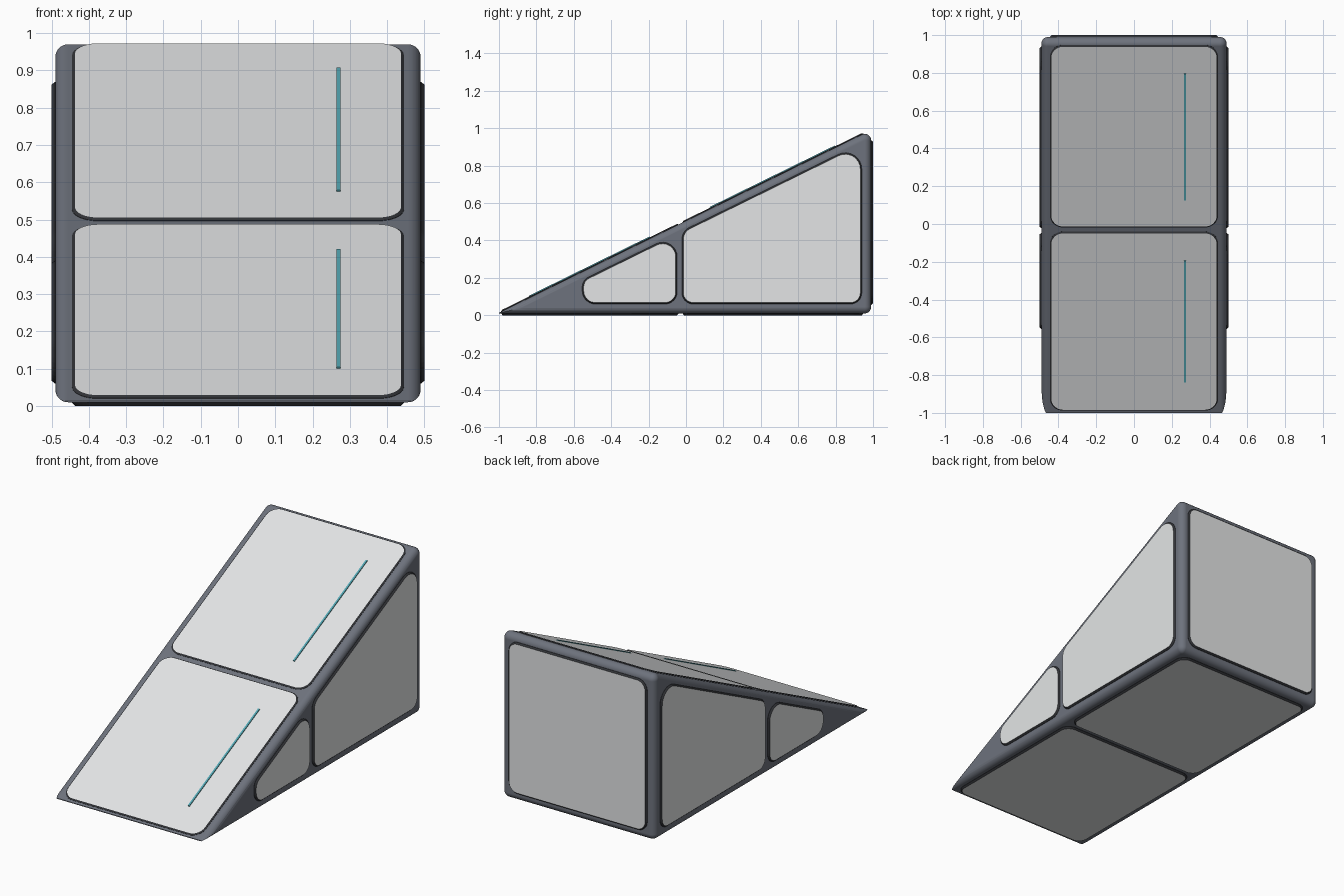
import bpy, bmesh, math
from mathutils import Vector, Matrix

if "Cube" in bpy.data.objects:
    bpy.data.objects.remove(bpy.data.objects["Cube"])


def material(name, rgb):
    m = bpy.data.materials.new(name)
    m.diffuse_color = (*rgb, 1)
    m.use_nodes = True
    m.node_tree.nodes["Principled BSDF"].inputs["Base Color"].default_value = m.diffuse_color
    return m


FRAME = material("frame slate grey", (0.155, 0.17, 0.205))
LIGHT = material("panel light grey", (0.77, 0.785, 0.79))
DARK = material("panel edge dark", (0.03, 0.032, 0.037))
TEAL = material("strip teal", (0.09, 0.40, 0.47))

K = 0.491                              # slope of the ramp
Z0 = 0.505                             # ramp height at y = 0
W, BACK, FLOOR, R = 0.49, 0.99, 0.01, 0.035
L = math.hypot(1, K)


def make_object(name, bm, mats):
    bmesh.ops.recalc_face_normals(bm, faces=bm.faces)
    me = bpy.data.meshes.new(name)
    bm.to_mesh(me)
    bm.free()
    for m in mats:
        me.materials.append(m)
    ob = bpy.data.objects.new(name, me)
    bpy.context.collection.objects.link(ob)
    return ob


# Frame: hull of round back corners and front sections thinning to a sharp tip
def build_frame():
    bm = bmesh.new()
    top = Z0 + K * (BACK - R) - R * L
    for sx in (-1, 1):
        for z in (FLOOR + R, top):
            bmesh.ops.create_uvsphere(
                bm, u_segments=32, v_segments=16, radius=R,
                matrix=Matrix.Translation((sx * (W - R), BACK - R, z)))
        for y in (-1, -0.98, -0.95, -0.92, -0.88, -0.84):
            h = Z0 + K * y - FLOOR
            tmax = math.acos(max(0, 1 - h / (R + R * L)))
            for i in range(9):
                t = tmax * i / 8
                x = sx * (W - R + R * math.sin(t))
                d = R * (1 - math.cos(t))
                bm.verts.new((x, y, FLOOR + d))
                bm.verts.new((x, y, Z0 + K * y - d * L))
    res = bmesh.ops.convex_hull(bm, input=bm.verts)
    junk = [g for g in res["geom_interior"] + res["geom_unused"]
            if isinstance(g, bmesh.types.BMVert)]
    bmesh.ops.delete(bm, geom=list(set(junk)), context='VERTS')
    bmesh.ops.remove_doubles(bm, verts=bm.verts, dist=0.0003)
    bmesh.ops.dissolve_limit(bm, angle_limit=math.radians(0.5),
                             verts=bm.verts, edges=bm.edges)
    ob = make_object("wedge_frame", bm, [FRAME])
    bpy.context.view_layer.objects.active = ob
    ob.select_set(True)
    bpy.ops.object.shade_smooth_by_angle(angle=math.radians(35))
    ob.select_set(False)
    wn = ob.modifiers.new("even shading", 'WEIGHTED_NORMAL')
    wn.keep_sharp = True


# Rounded outline of a counter-clockwise polygon, pulled inwards by e
def rounded(poly, radii, e, seg=8):
    out, n = [], len(poly)
    for i, r in enumerate(radii):
        p = Vector(poly[i])
        a = (Vector(poly[i - 1]) - p).normalized()
        b = (Vector(poly[(i + 1) % n]) - p).normalized()
        half = a.angle(b) / 2
        centre = p + (a + b).normalized() * (r / math.sin(half))
        start = math.atan2(a.x, -a.y)          # outward normal of incoming edge
        sweep = math.pi - 2 * half
        for k in range(seg + 1):
            t = start + sweep * k / seg
            out.append(centre + (r - e) * Vector((math.cos(t), math.sin(t))))
    return out


# Panel: light plate with dark chamfered sides, set on a plane (origin, u, v)
def panel(name, poly, radii, origin, u, v, height=0.01, mirror=False):
    o, u, v = Vector(origin), Vector(u), Vector(v)
    n = u.cross(v)
    bm = bmesh.new()
    rings = []
    for e, h in ((0, -0.002), (0, 0.001), (0.008, height)):
        rings.append([bm.verts.new(o + u * p.x + v * p.y + n * h)
                      for p in rounded(poly, radii, e)])
    m = len(rings[0])
    for lo, hi in zip(rings, rings[1:]):
        for i in range(m):
            j = (i + 1) % m
            bm.faces.new((lo[i], lo[j], hi[j], hi[i])).material_index = 1
    bm.faces.new(rings[0][::-1]).material_index = 1
    bm.faces.new(rings[-1]).material_index = 0
    ob = make_object(name, bm, [LIGHT, DARK])
    if mirror:
        ob.modifiers.new("other side", 'MIRROR')


def rect(x0, x1, y0, y1):
    return [(x0, y0), (x1, y0), (x1, y1), (x0, y1)]


build_frame()

# Ramp and floor panels, with a thin teal strip on each ramp panel
UP = Vector((0, 1 / L, K / L))
NORMAL = Vector((1, 0, 0)).cross(UP)
RAISE = 0.0063
for part, y0, y1, s0, s1 in (("lower", -0.988, -0.04, -0.835, -0.19),
                             ("upper", -0.018, 0.948, 0.13, 0.80)):
    panel(part + "_ramp_panel", rect(-0.445, 0.445, y0 * L, y1 * L), [0.07] * 4,
          (0, 0, Z0), (1, 0, 0), UP, RAISE)
    panel(part + "_floor_panel", rect(-0.445, 0.445, -y1, -y0), [0.06] * 4,
          (0, 0, FLOOR), (1, 0, 0), (0, -1, 0))
    bm = bmesh.new()
    mid = Vector((0.27, 0, Z0)) + UP * ((s0 + s1) / 2 * L) + NORMAL * (RAISE + 0.0015)
    rot = Matrix((Vector((1, 0, 0)), UP, NORMAL)).transposed().to_4x4()
    bmesh.ops.create_cube(bm, size=1, matrix=Matrix.Translation(mid) @ rot
                          @ Matrix.Diagonal((0.011, (s1 - s0) * L, 0.006, 1)))
    make_object(part + "_ramp_strip", bm, [TEAL])

# Side panels, mirrored to the left
for part, y0, y1, radii in (("front", -0.555, -0.047, (0.07, 0.065, 0.078, 0.06)),
                            ("rear", -0.022, 0.94, (0.06, 0.06, 0.088, 0.07))):
    poly = [(y0, 0.06), (y1, 0.06), (y1, 0.461 + K * y1), (y0, 0.461 + K * y0)]
    panel(part + "_side_panel", poly, radii, (W, 0, 0), (0, 1, 0), (0, 0, 1),
          mirror=True)

# Back panel
panel("back_panel", rect(-0.445, 0.445, 0.055, 0.935), [0.06] * 4,
      (0, BACK, 0), (-1, 0, 0), (0, 0, 1))
